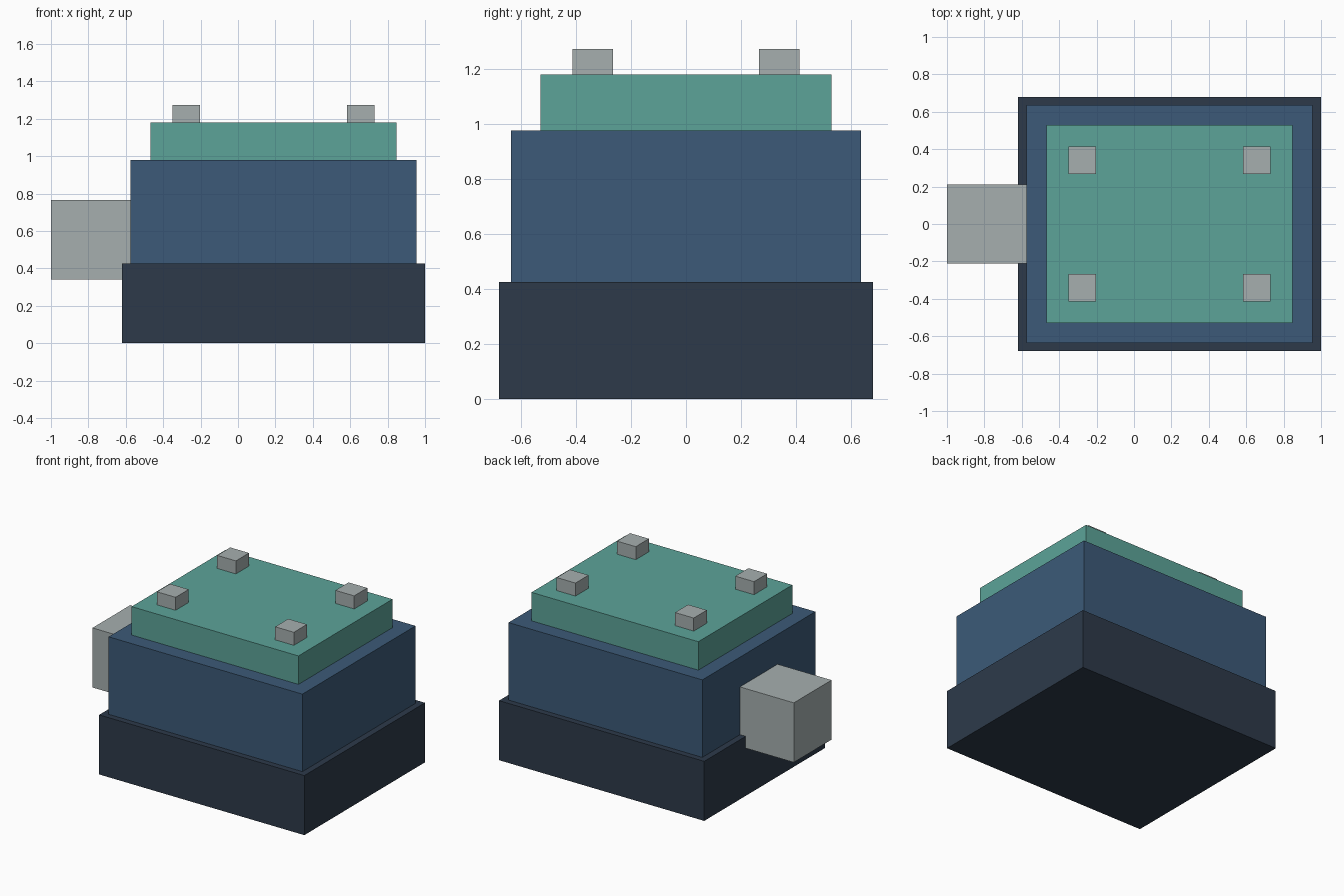
import bpy
import bmesh
from mathutils import Vector

cube = bpy.data.objects.get("Cube")
if cube:
    bpy.data.objects.remove(cube, do_unlink=True)


def material(name, rgb):
    """Flat material from an sRGB colour given in 0-255."""
    lin = [((c / 255 + 0.055) / 1.055) ** 2.4 for c in rgb]
    mat = bpy.data.materials.new(name)
    mat.use_nodes = True
    mat.diffuse_color = (*lin, 1)
    shader = mat.node_tree.nodes["Principled BSDF"]
    shader.inputs["Base Color"].default_value = (*lin, 1)
    shader.inputs["Roughness"].default_value = 0.8
    return mat


def box(name, size, centre, mat):
    """Sharp-edged box, with its origin at its centre."""
    mesh = bpy.data.meshes.new(name)
    bm = bmesh.new()
    bmesh.ops.create_cube(bm, size=1)
    bmesh.ops.scale(bm, vec=Vector(size), verts=bm.verts)
    bm.to_mesh(mesh)
    bm.free()
    mesh.materials.append(mat)
    obj = bpy.data.objects.new(name, mesh)
    obj.location = centre
    bpy.context.collection.objects.link(obj)
    return obj


navy = material("dark navy", (45, 58, 74))
blue = material("slate blue", (60, 90, 120))
teal = material("teal", (92, 164, 153))
grey = material("light grey", (166, 175, 175))

# Stacked housing: each tier is smaller and shares the same centre
stack_x = 0.19
z = 0
for name, width, depth, height, mat in (
    ("base", 1.62, 1.36, 0.425, navy),
    ("body", 1.53, 1.275, 0.553, blue),
    ("lid", 1.317, 1.06, 0.203, teal),
):
    box(name, (width, depth, height), (stack_x, 0, z + height / 2), mat)
    z += height

# Four small blocks near the lid corners
stud_height = 0.093
for side_x, x_name in ((-1, "right"), (1, "left")):
    for side_y, y_name in ((-1, "front"), (1, "back")):
        box(f"stud_{y_name}_{x_name}", (0.148, 0.148, stud_height),
            (stack_x + side_x * 0.467, side_y * 0.34, z + stud_height / 2), grey)

# Cube on the side of the body
side = 0.425
box("side_block", (side, side, side), (-1 + side / 2, 0, 0.553), grey)
